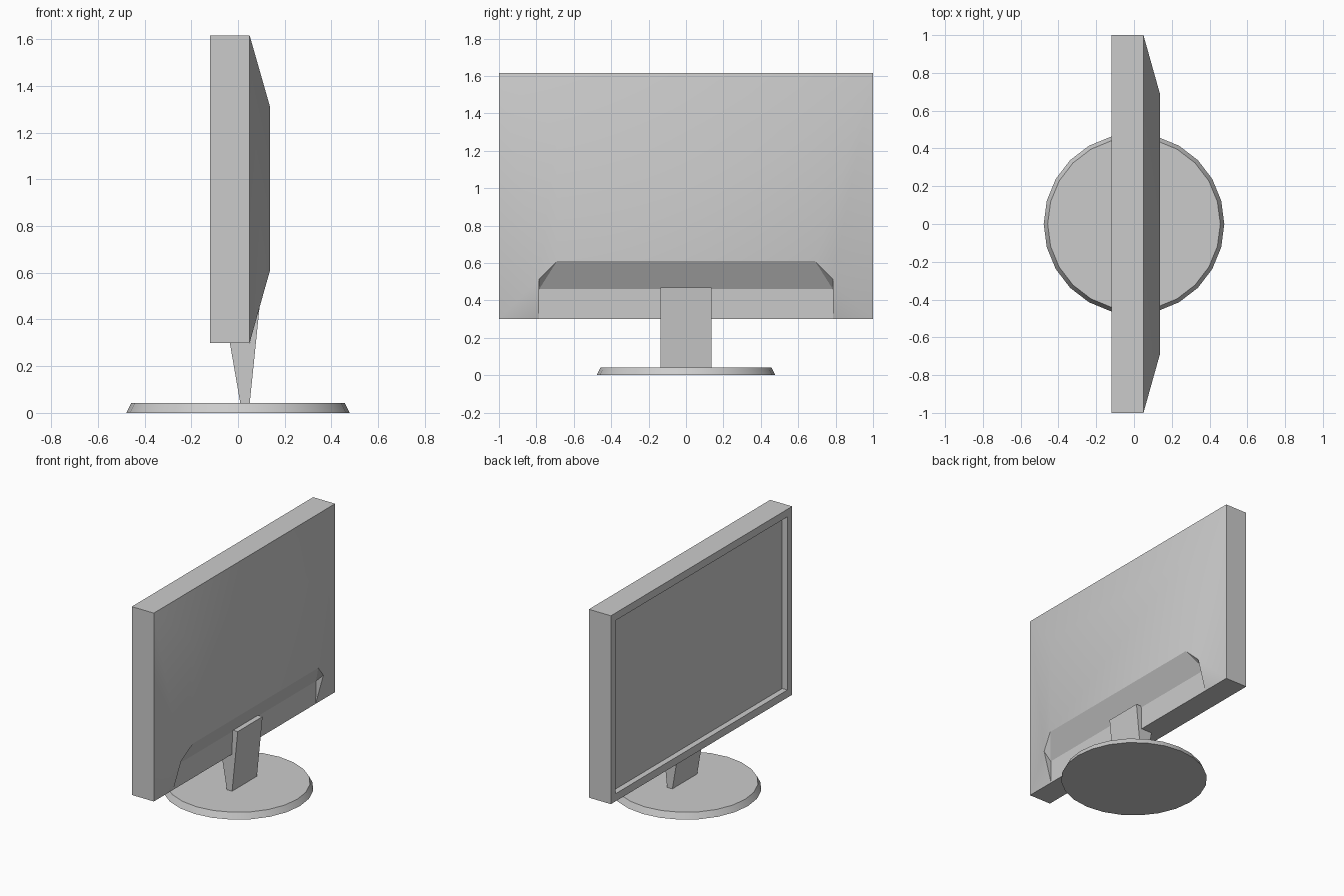
import bpy, bmesh, math

cube = bpy.data.objects.get("Cube")
if cube:
    bpy.data.objects.remove(cube, do_unlink=True)

GREY = (0.6, 0.6, 0.6, 1)
mat = bpy.data.materials.new("neutral grey")
mat.use_nodes = True
mat.diffuse_color = GREY
mat.node_tree.nodes["Principled BSDF"].inputs["Base Color"].default_value = GREY


def finish(bm, name, smooth=None):
    """Turn a bmesh into a named, coloured object."""
    bmesh.ops.recalc_face_normals(bm, faces=bm.faces[:])
    mesh = bpy.data.meshes.new(name)
    bm.to_mesh(mesh)
    bm.free()
    mesh.materials.append(mat)
    obj = bpy.data.objects.new(name, mesh)
    bpy.context.collection.objects.link(obj)
    if smooth:
        bpy.ops.object.select_all(action='DESELECT')
        obj.select_set(True)
        bpy.context.view_layer.objects.active = obj
        bpy.ops.object.shade_smooth_by_angle(angle=math.radians(smooth))
    return obj


# Display housing: corner points of one half, mirrored across y
points = {
    "front_low": (-0.12, 1, 0.30), "front_top": (-0.12, 1, 1.615),
    "rim_low": (0.05, 1, 0.30), "rim_top": (0.05, 1, 1.615),
    "back_low": (0.137, 0.69, 0.61), "back_top": (0.137, 0.69, 1.31),
    "notch_out": (0.11, 0.785, 0.515), "notch_in": (0.053, 0.785, 0.46),
    "notch_low": (0.05, 0.785, 0.30),
}
bm = bmesh.new()
V = {(n, s): bm.verts.new((x, y * s, z))
     for n, (x, y, z) in points.items() for s in (1, -1)}


def across(*names):
    """Face spanning both halves."""
    return bm.faces.new([V[n, 1] for n in names] + [V[n, -1] for n in reversed(names)])


def both_sides(*names):
    """The same face on each half."""
    for s in (1, -1):
        bm.faces.new([V[n, s] for n in names])


screen = across("front_low", "front_top")
across("front_top", "rim_top")
across("rim_top", "back_top")
across("back_top", "back_low")
across("back_low", "notch_in")
across("notch_in", "notch_low")
across("notch_low", "rim_low", "front_low")
both_sides("front_low", "front_top", "rim_top", "rim_low")
both_sides("rim_low", "rim_top", "back_top", "back_low", "notch_out")
both_sides("rim_low", "notch_out", "notch_low")
both_sides("notch_out", "notch_in", "notch_low")
both_sides("back_low", "notch_in", "notch_out")
bmesh.ops.recalc_face_normals(bm, faces=bm.faces[:])

# Sunken screen inside the bezel
bmesh.ops.inset_region(bm, faces=[screen], thickness=0.075)
walls = bmesh.ops.inset_region(bm, faces=[screen], thickness=0, depth=0)
for v in screen.verts:
    v.co.x += 0.04
finish(bm, "display_housing", 25)

# Neck: side profile extruded across y
bm = bmesh.new()
profile = [(0.01, 0.04), (0.05, 0.04), (0.094, 0.47), (0.051, 0.47), (0.051, 0.30), (-0.035, 0.30)]
side = bm.faces.new([bm.verts.new((x, -0.137, z)) for x, z in profile])
ext = bmesh.ops.extrude_face_region(bm, geom=[side])
for v in ext["geom"]:
    if isinstance(v, bmesh.types.BMVert):
        v.co.y = 0.137
finish(bm, "stand_neck")

# Round base with a sloped edge
bm = bmesh.new()
bmesh.ops.create_cone(bm, cap_ends=True, segments=24, radius1=0.478, radius2=0.457, depth=0.042)
bmesh.ops.translate(bm, verts=bm.verts[:], vec=(0, 0, 0.021))
finish(bm, "stand_base", 30)
